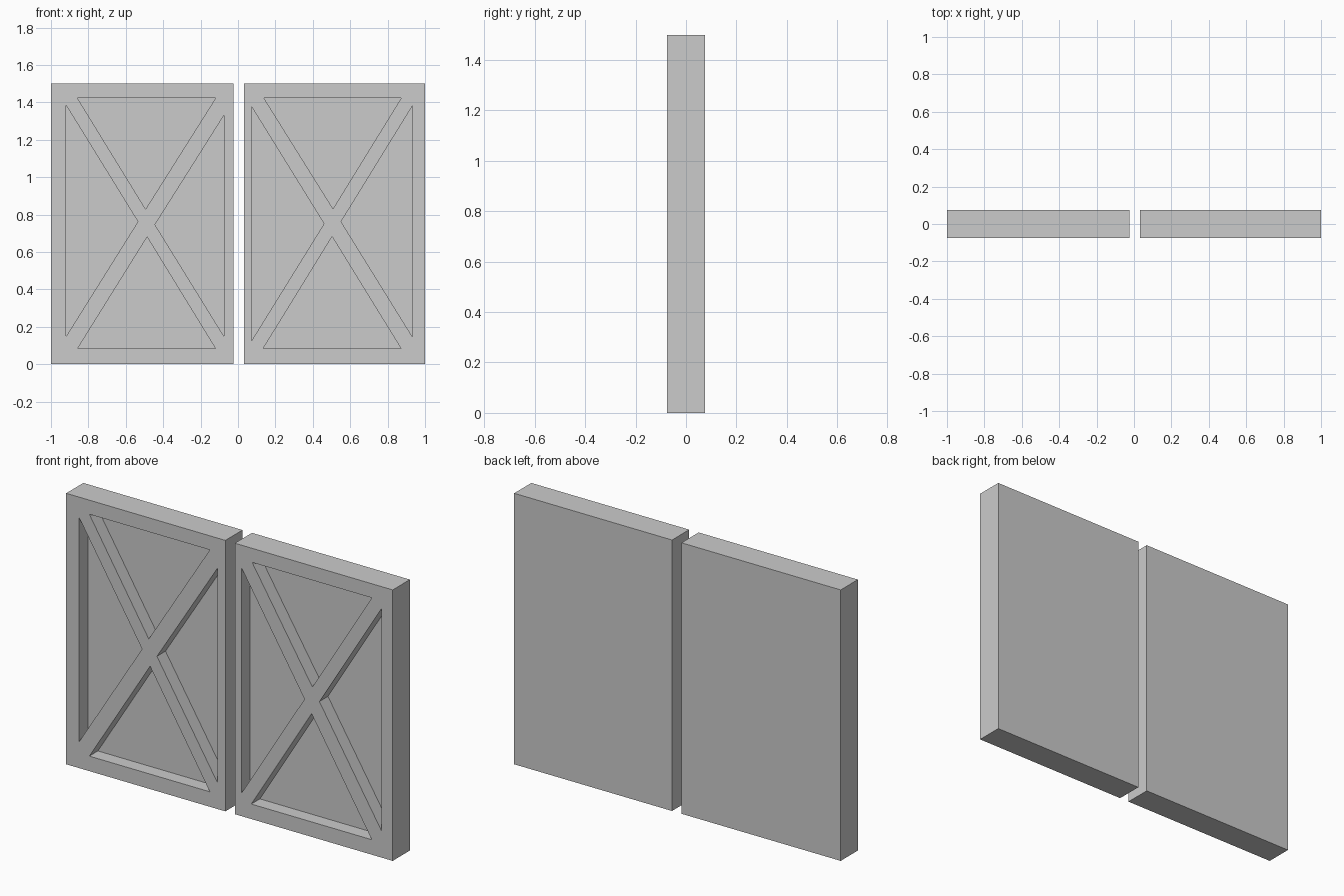
import bpy, bmesh

if "Cube" in bpy.data.objects:
    bpy.data.objects.remove(bpy.data.objects["Cube"])

HEIGHT, HALF_T = 1.5, 0.075
FLOOR_Y = 0.0  # recesses are half the door thickness deep


def add_prism(bm, outline, y0, y1):
    """Extrude an (x, z) outline from y0 back to y1."""
    face = bm.faces.new([bm.verts.new((x, y0, z)) for x, z in outline])
    new = bmesh.ops.extrude_face_region(bm, geom=[face])["geom"]
    verts = [v for v in new if isinstance(v, bmesh.types.BMVert)]
    bmesh.ops.translate(bm, vec=(0, y1 - y0, 0), verts=verts)


def make_object(name, outlines, y0, y1):
    bm = bmesh.new()
    for outline in outlines:
        add_prism(bm, outline, y0, y1)
    bmesh.ops.recalc_face_normals(bm, faces=bm.faces)
    mesh = bpy.data.meshes.new(name)
    bm.to_mesh(mesh)
    bm.free()
    obj = bpy.data.objects.new(name, mesh)
    bpy.context.collection.objects.link(obj)
    return obj


def make_door(name, x0, x1, panels):
    """Slab with triangular recesses, leaving a frame and a cross brace."""
    door = make_object(name, [[(x0, 0), (x1, 0), (x1, HEIGHT), (x0, HEIGHT)]],
                       -HALF_T, HALF_T)
    cutter = make_object(name + "_cutter", panels, -HALF_T - 0.05, FLOOR_Y)
    mod = door.modifiers.new("recesses", "BOOLEAN")
    mod.operation, mod.solver, mod.object = "DIFFERENCE", "EXACT", cutter
    bpy.context.view_layer.objects.active = door
    bpy.ops.object.modifier_apply(modifier=mod.name)
    bpy.data.objects.remove(cutter)


# Left door: top, bottom, left and right recesses
make_door("left_door", -1.0, -0.025, [
    [(-0.858, 1.422), (-0.12, 1.422), (-0.494, 0.829)],
    [(-0.858, 0.083), (-0.12, 0.083), (-0.486, 0.68)],
    [(-0.92, 1.386), (-0.92, 0.147), (-0.535, 0.762)],
    [(-0.074, 1.332), (-0.074, 0.147), (-0.444, 0.746)],
])

# Right door: top, bottom, left and right recesses
make_door("right_door", 0.033, 1.0, [
    [(0.139, 1.422), (0.872, 1.422), (0.508, 0.831)],
    [(0.134, 0.083), (0.872, 0.083), (0.503, 0.682)],
    [(0.073, 1.376), (0.073, 0.126), (0.46, 0.751)],
    [(0.932, 1.38), (0.932, 0.147), (0.551, 0.762)],
])
